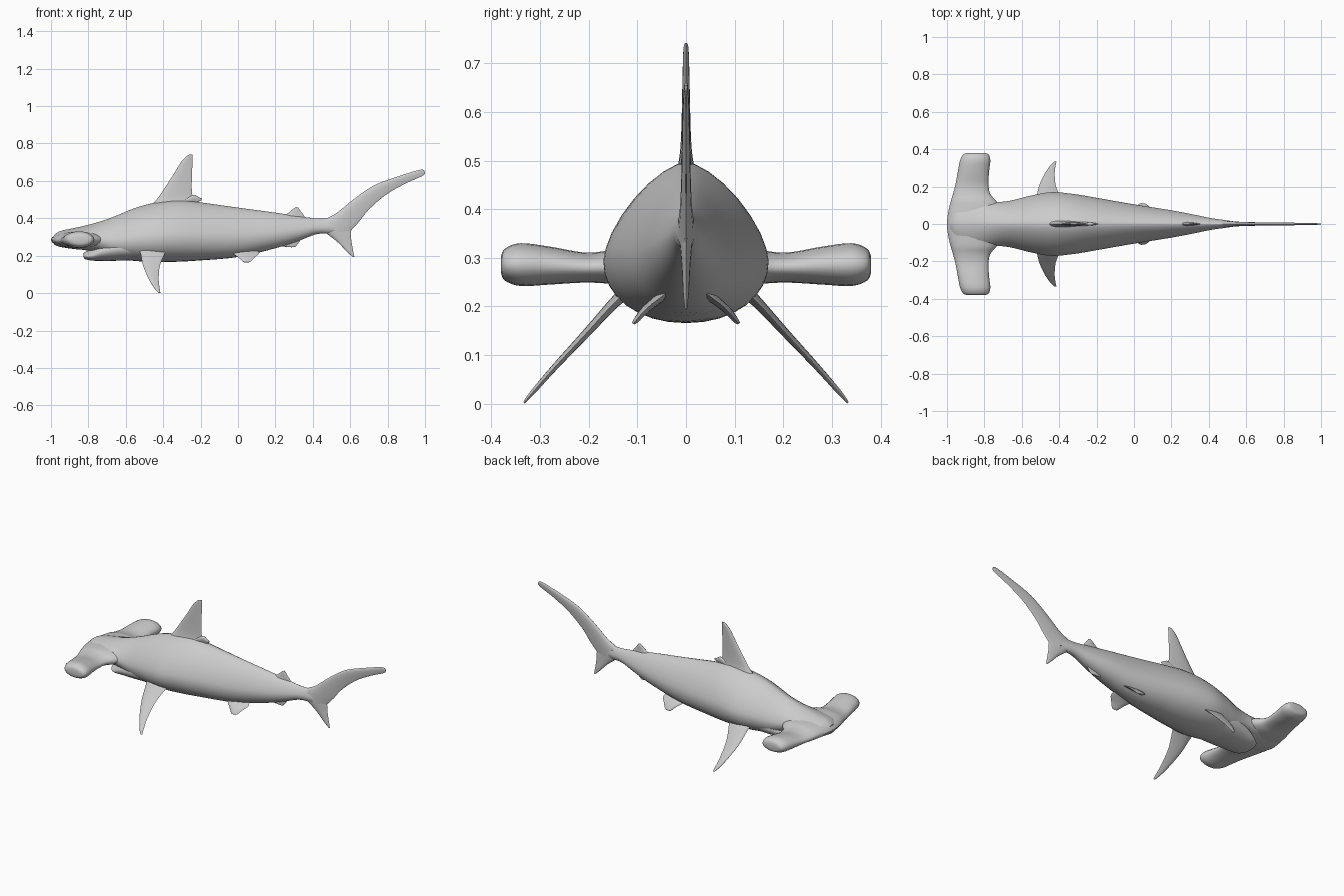
import bpy, bmesh, math
from mathutils import Vector

skin = bpy.data.materials.new("shark grey")
skin.diffuse_color = (0.6, 0.6, 0.6, 1)


def spline(a, b, c, d, t):
    return 0.5 * (2 * b + (c - a) * t + (2 * a - 5 * b + 4 * c - d) * t * t
                  + (3 * b - a - 3 * c + d) * t ** 3)


def loft(name, rings, steps=4, angle=50):
    """Skin a smooth surface through matching rings of points and cap the ends."""
    fine, n = [], len(rings)
    for i in range(n - 1):
        a, b, c, d = rings[max(i - 1, 0)], rings[i], rings[i + 1], rings[min(i + 2, n - 1)]
        for s in range(steps):
            fine.append([spline(*p, s / steps) for p in zip(a, b, c, d)])
    fine.append(rings[-1])
    bm = bmesh.new()
    vs = [[bm.verts.new(p) for p in r] for r in fine]
    m = len(vs[0])
    for r, q in zip(vs, vs[1:]):
        for k in range(m):
            bm.faces.new((r[k], r[(k + 1) % m], q[(k + 1) % m], q[k]))
    bm.faces.new(vs[0])
    bm.faces.new(vs[-1])
    bmesh.ops.recalc_face_normals(bm, faces=bm.faces)
    me = bpy.data.meshes.new(name)
    bm.to_mesh(me)
    bm.free()
    me.materials.append(skin)
    ob = bpy.data.objects.new(name, me)
    bpy.context.collection.objects.link(ob)
    bpy.ops.object.select_all(action='DESELECT')
    bpy.context.view_layer.objects.active = ob
    ob.select_set(True)
    bpy.ops.object.shade_smooth_by_angle(angle=math.radians(angle))
    return ob


def blade(lead, trail, half, normal, taper=0.35, n=16):
    """Fin section: rounded leading edge, thinner trailing edge."""
    lead, trail, normal = Vector(lead), Vector(trail), Vector(normal).normalized()
    mid, arm = (lead + trail) / 2, (lead - trail) / 2
    ring = []
    for k in range(n):
        t = 2 * math.pi * k / n
        ring.append(mid + arm * math.cos(t)
                    + normal * half * math.sin(t) * (1 - taper + taper * math.cos(t)))
    return ring


def flat_fin(name, stations):
    """Upright fin on the centre line; stations are (lead x, z, trail x, z, half thickness)."""
    loft(name, [blade((a, 0, b), (c, 0, d), h, (0, 1, 0)) for a, b, c, d, h in stations])


def body_ring(x, half, top, bottom, n=32):
    """Pear-shaped section, widest below the middle and narrow at the back."""
    mid = bottom + 0.4 * (top - bottom)
    ring = []
    for k in range(n):
        t = 2 * math.pi * k / n
        c, s = math.cos(t), math.sin(t)
        e = 1.3 if s > 0 else 0.95
        y = half * math.copysign(abs(c) ** e, c)
        z = mid + (top - mid) * abs(s) ** e if s > 0 else mid - (mid - bottom) * abs(s) ** e
        ring.append(Vector((x, y, z)))
    return ring


# Body from snout to tail stalk: x, half width, top, bottom
loft("body", [body_ring(*s) for s in [
    (-0.985, 0.05, 0.31, 0.26), (-0.95, 0.11, 0.332, 0.247), (-0.88, 0.13, 0.347, 0.236),
    (-0.82, 0.13, 0.36, 0.23), (-0.74, 0.118, 0.382, 0.215), (-0.66, 0.125, 0.41, 0.185),
    (-0.55, 0.152, 0.455, 0.172), (-0.44, 0.17, 0.484, 0.166), (-0.32, 0.16, 0.497, 0.168),
    (-0.2, 0.14, 0.485, 0.175), (0, 0.105, 0.457, 0.193), (0.2, 0.073, 0.43, 0.24),
    (0.32, 0.05, 0.412, 0.278), (0.42, 0.03, 0.399, 0.315), (0.5, 0.019, 0.398, 0.32),
    (0.56, 0.008, 0.39, 0.33)]])

# Lower jaw under the head
loft("lower_jaw", [body_ring(*s) for s in [
    (-0.825, 0.03, 0.215, 0.19), (-0.815, 0.06, 0.222, 0.181), (-0.78, 0.088, 0.24, 0.174),
    (-0.72, 0.108, 0.30, 0.172), (-0.62, 0.125, 0.34, 0.174), (-0.5, 0.13, 0.34, 0.18)]])

# Hammer head: |y|, lead x, trail x, z, half thickness
half_head = [(0.38, -0.89, -0.80, 0.286, 0.018), (0.372, -0.912, -0.778, 0.286, 0.033),
             (0.34, -0.93, -0.768, 0.286, 0.044), (0.28, -0.942, -0.775, 0.284, 0.039),
             (0.21, -0.955, -0.778, 0.28, 0.031), (0.16, -0.968, -0.768, 0.281, 0.034),
             (0.12, -0.98, -0.735, 0.284, 0.042), (0.06, -0.994, -0.70, 0.285, 0.046)]
stations = half_head + [(0, -1.0, -0.70, 0.285, 0.048)] + [(-s[0], *s[1:]) for s in half_head[::-1]]
loft("hammer_head", [blade((a, y, z), (b, y, z), h, (0, 0, 1), 0, 20)
                     for y, a, b, z, h in stations])

# Dorsal fins and anal fin
flat_fin("dorsal_fin", [
    (-0.48, 0.455, -0.20, 0.46, 0.034), (-0.435, 0.50, -0.237, 0.505, 0.02),
    (-0.40, 0.55, -0.247, 0.55, 0.014), (-0.345, 0.635, -0.246, 0.635, 0.011),
    (-0.305, 0.70, -0.243, 0.70, 0.009), (-0.275, 0.732, -0.242, 0.73, 0.007),
    (-0.257, 0.742, -0.243, 0.742, 0.003)])
flat_fin("dorsal_fin_rear_tip", [
    (-0.30, 0.49, -0.28, 0.47, 0.016), (-0.24, 0.525, -0.235, 0.482, 0.012),
    (-0.21, 0.513, -0.215, 0.486, 0.008), (-0.193, 0.505, -0.195, 0.497, 0.003)])
flat_fin("second_dorsal_fin", [
    (0.23, 0.405, 0.36, 0.40, 0.016), (0.265, 0.426, 0.352, 0.417, 0.011),
    (0.295, 0.45, 0.335, 0.438, 0.008), (0.31, 0.461, 0.322, 0.457, 0.004)])
flat_fin("anal_fin", [
    (0.17, 0.265, 0.35, 0.305, 0.016), (0.215, 0.253, 0.325, 0.27, 0.011),
    (0.25, 0.248, 0.315, 0.257, 0.008), (0.285, 0.245, 0.305, 0.246, 0.004)])

# Tail lobes
flat_fin("tail_upper_lobe", [
    (0.43, 0.37, 0.585, 0.31, 0.026), (0.475, 0.40, 0.605, 0.335, 0.021),
    (0.53, 0.43, 0.65, 0.385, 0.016), (0.62, 0.503, 0.70, 0.447, 0.013),
    (0.73, 0.577, 0.79, 0.525, 0.011), (0.86, 0.625, 0.89, 0.583, 0.009),
    (0.97, 0.659, 0.983, 0.625, 0.006), (0.997, 0.655, 1.0, 0.64, 0.003)])
flat_fin("tail_lower_lobe", [
    (0.43, 0.36, 0.56, 0.40, 0.024), (0.47, 0.322, 0.60, 0.34, 0.018),
    (0.53, 0.275, 0.605, 0.29, 0.012), (0.58, 0.224, 0.614, 0.235, 0.008),
    (0.612, 0.194, 0.622, 0.194, 0.003)])

# Paired fins: lead x, trail x, |y|, z, half thickness
pectoral = [(-0.535, -0.37, 0.10, 0.25, 0.024), (-0.521, -0.392, 0.145, 0.21, 0.016),
            (-0.507, -0.418, 0.205, 0.145, 0.012), (-0.477, -0.424, 0.27, 0.075, 0.009),
            (-0.447, -0.419, 0.313, 0.026, 0.007), (-0.426, -0.415, 0.333, 0.002, 0.003)]
pelvic = [(-0.05, 0.10, 0.03, 0.235, 0.018), (-0.03, 0.112, 0.06, 0.213, 0.013),
          (0.0, 0.09, 0.085, 0.192, 0.011), (0.022, 0.072, 0.102, 0.172, 0.008),
          (0.032, 0.06, 0.109, 0.165, 0.004)]
for side, sign in (("left", -1), ("right", 1)):
    for name, fin in (("pectoral_fin", pectoral), ("pelvic_fin", pelvic)):
        loft(f"{side}_{name}", [blade((a, sign * y, z), (b, sign * y, z), h, (0, sign * 0.74, 0.67))
                                for a, b, y, z, h in fin])
